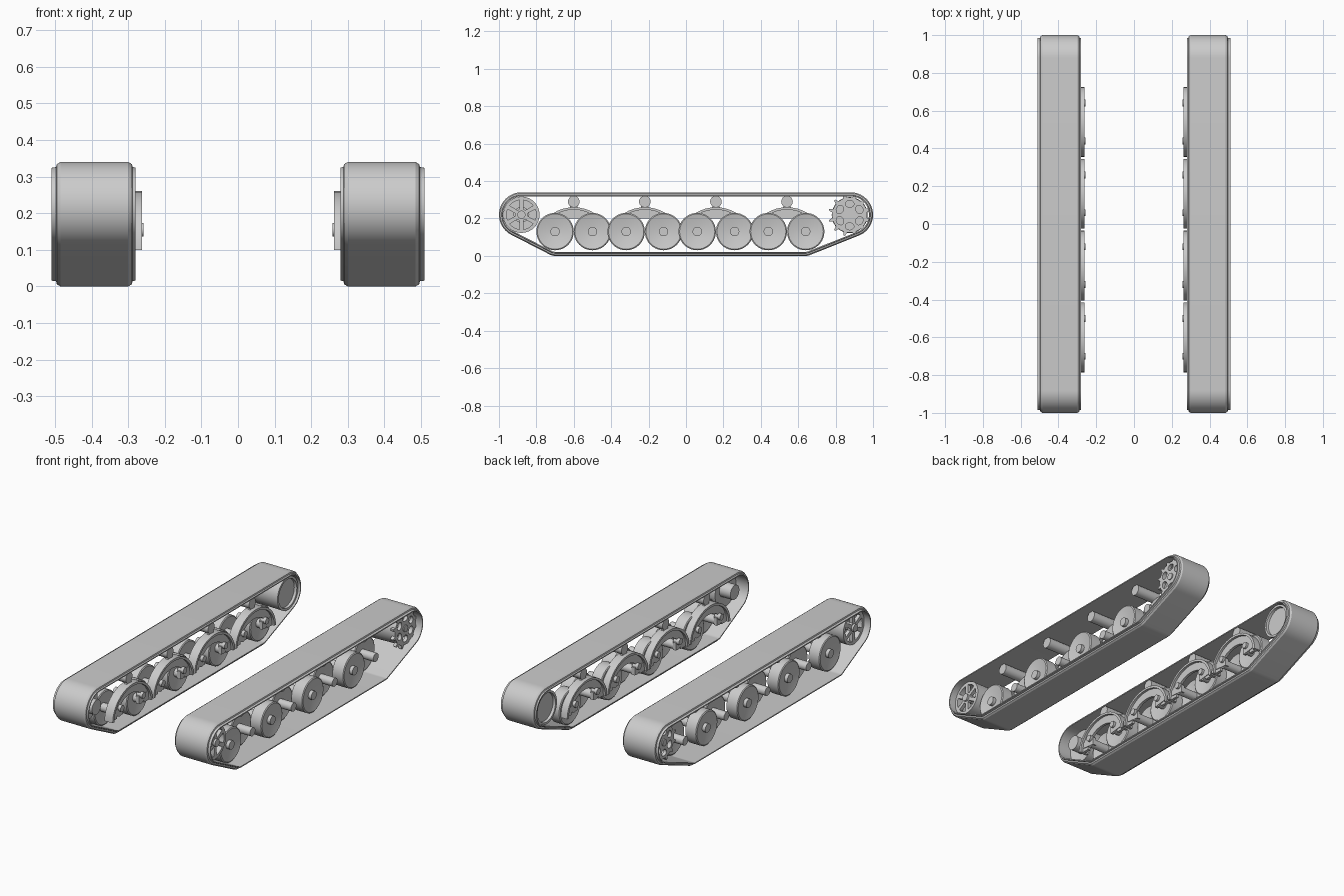
import bpy
import bmesh
from math import sin, cos, pi, tau, atan2, acos, hypot, radians
from mathutils import Matrix

cube = bpy.data.objects.get("Cube")
if cube:
    bpy.data.objects.remove(cube, do_unlink=True)

grey = bpy.data.materials.new("plain_grey")
grey.use_nodes = True
grey.diffuse_color = (0.6, 0.6, 0.6, 1)
grey.node_tree.nodes["Principled BSDF"].inputs["Base Color"].default_value = (0.6, 0.6, 0.6, 1)


def finish(name, mesh):
    """Link a left-hand part, shade it and mirror it to the right."""
    mesh.materials.clear()
    mesh.materials.append(grey)
    obj = bpy.data.objects.new(name, mesh)
    bpy.context.collection.objects.link(obj)
    bpy.ops.object.select_all(action="DESELECT")
    obj.select_set(True)
    bpy.context.view_layer.objects.active = obj
    bpy.ops.object.shade_smooth_by_angle(angle=radians(30))
    mirror = obj.modifiers.new("mirror", "MIRROR")
    mirror.use_mirror_merge = False
    return obj


def skin(name, rings, closed=False):
    """Bridge a list of equal closed loops of points."""
    bm = bmesh.new()
    loops = [[bm.verts.new(p) for p in ring] for ring in rings]
    pairs = list(zip(loops, loops[1:]))
    if closed:
        pairs.append((loops[-1], loops[0]))
    for a, b in pairs:
        for i in range(len(a)):
            j = (i + 1) % len(a)
            bm.faces.new((a[i], a[j], b[j], b[i]))
    bmesh.ops.remove_doubles(bm, verts=bm.verts, dist=1e-5)
    bmesh.ops.recalc_face_normals(bm, faces=bm.faces)
    mesh = bpy.data.meshes.new(name)
    bm.to_mesh(mesh)
    bm.free()
    return finish(name, mesh)


def lathe(name, profile, y, z, segments=40):
    """Turn (x, radius) pairs about an axle running along x."""
    rings = [[(x, y + r * cos(tau * i / segments), z + r * sin(tau * i / segments))
              for i in range(segments)] for x, r in profile]
    return skin(name, rings)


def rod(name, x0, x1, r, y, z):
    return lathe(name, [(x0, 0), (x0, r), (x1, r), (x1, 0)], y, z, 24)


def plate(name, outlines, x0, x1):
    """Extrude filled (y, z) outlines along x; inner outlines become holes."""
    curve = bpy.data.curves.new(name, "CURVE")
    curve.dimensions = "2D"
    curve.fill_mode = "BOTH"
    curve.extrude = (x1 - x0) / 2
    for points in outlines:
        spline = curve.splines.new("POLY")
        spline.points.add(len(points) - 1)
        for p, (y, z) in zip(spline.points, points):
            p.co = (y, z, 0, 1)
        spline.use_cyclic_u = True
    temp = bpy.data.objects.new(name + "_outline", curve)
    bpy.context.collection.objects.link(temp)
    graph = bpy.context.evaluated_depsgraph_get()
    mesh = bpy.data.meshes.new_from_object(temp.evaluated_get(graph))
    bpy.data.objects.remove(temp, do_unlink=True)
    bpy.data.curves.remove(curve)
    turn = Matrix(((0, 0, 1, (x0 + x1) / 2), (1, 0, 0, 0), (0, 1, 0, 0), (0, 0, 0, 1)))
    mesh.transform(turn)
    mesh.name = name
    return finish(name, mesh)


def polar(y, z, r, a):
    return (y + r * cos(a), z + r * sin(a))


# Track belt: a band wrapped round four circles
circles = [(0.88, 0.22, 0.12), (-0.88, 0.22, 0.12), (-0.70, 0.06, 0.06), (0.64, 0.06, 0.06)]


def tangent(a, b):
    dy, dz = b[0] - a[0], b[1] - a[1]
    return atan2(dz, dy) - acos((a[2] - b[2]) / hypot(dy, dz))


def belt_loop(inset, x):
    points = []
    for i, c in enumerate(circles):
        start = tangent(circles[i - 1], c)
        sweep = (tangent(c, circles[(i + 1) % 4]) - start) % tau
        steps = 24 if i < 2 else 8
        for k in range(steps + 1):
            points.append((x, *polar(c[0], c[1], c[2] - inset, start + sweep * k / steps)))
    return points


section = [(0, 0.30), (0, 0.485), (0.006, 0.495), (0.014, 0.497), (0.016, 0.51),
           (0.022, 0.51), (0.022, 0.28), (0.016, 0.28), (0.014, 0.288), (0.006, 0.29)]
skin("track_belt", [belt_loop(d, x) for d, x in section], closed=True)


# Road wheels: dished discs, alternately outboard and inboard
def road_wheel(name, x0, x1, y):
    z, r = 0.13, 0.1
    lathe(name, [(x0 + 0.015, 0), (x0 + 0.015, 0.03), (x0, r - 0.006), (x0 + 0.004, r),
                 (x1 - 0.004, r), (x1, r - 0.006), (x1 - 0.015, 0.03), (x1 - 0.015, 0)], y, z)


def arch(y, half, base, height, count=20):
    return [(y + half * cos(pi * i / count), base + height * sin(pi * i / count))
            for i in range(count + 1)]


# Four bogies, each with two wheels, an arched arm and a return roller
for n in range(4):
    mid = -0.6 + 0.38 * n
    tag = "_%d" % (n + 1)
    front, back = mid - 0.1, mid + 0.1
    road_wheel("outer_road_wheel" + tag, 0.37, 0.445, front)
    road_wheel("inner_road_wheel" + tag, 0.30, 0.37, back)
    rod("outer_wheel_axle" + tag, 0.275, 0.45, 0.025, front, 0.13)
    rod("inner_wheel_axle" + tag, 0.275, 0.445, 0.025, back, 0.13)
    # Arm flange and thinner web below it
    outer = arch(mid, 0.185, 0.10, 0.16)
    inner = arch(mid, 0.170, 0.10, 0.147)
    lower = arch(mid, 0.125, 0.10, 0.10)
    plate("arm_flange" + tag, [outer + inner[::-1]], 0.262, 0.315)
    plate("arm_web" + tag, [inner + lower[::-1]], 0.276, 0.292)
    for side, y in (("front", front), ("rear", back)):
        s = -1 if side == "front" else 1
        plate(side + "_axle_link" + tag,
              [[(y - 0.025 * s, 0.11), (y + 0.06 * s, 0.12), (y + 0.06 * s, 0.155),
                (y - 0.025 * s, 0.155)]], 0.272, 0.292)
        rod(side + "_arm_pin" + tag, 0.258, 0.295, 0.018, y, 0.155)
    plate("roller_bracket" + tag, [[(mid - 0.03, 0.21), (mid + 0.03, 0.21),
                                    (mid + 0.015, 0.29), (mid - 0.015, 0.29)]], 0.285, 0.30)
    rod("return_roller" + tag, 0.285, 0.445, 0.031, mid, 0.29)

# Front idler: six-spoked face on a drum with an inner hub
iy, iz = -0.88, 0.22
holes = []
for k in range(6):
    a = tau * k / 6
    holes.append([polar(iy, iz, 0.032, a - 0.2), polar(iy, iz, 0.032, a + 0.2)] +
                 [polar(iy, iz, 0.079, a + 0.38 - 0.76 * i / 6) for i in range(7)])
rim = [polar(iy, iz, 0.097, tau * i / 40) for i in range(40)]
plate("idler_spokes", [rim] + holes, 0.45, 0.47)
lathe("idler_drum", [(0.452, 0.08), (0.452, 0.097), (0.36, 0.097), (0.36, 0.08),
                     (0.375, 0.03), (0.375, 0), (0.39, 0), (0.39, 0.08), (0.452, 0.08)], iy, iz)
rod("idler_hub", 0.30, 0.40, 0.042, iy, iz)
rod("idler_axle", 0.39, 0.482, 0.022, iy, iz)

# Rear sprocket: toothed face with six oval openings on a closed drum
sy, sz = 0.875, 0.218
teeth = []
for k in range(12):
    for step, r in ((0, 0.094), (0.3, 0.094), (0.44, 0.114), (0.58, 0.114), (0.72, 0.094)):
        teeth.append(polar(sy, sz, r, tau * (k + step) / 12))
holes = []
for k in range(6):
    a = tau * (k + 0.5) / 6
    oval = []
    for i in range(14):
        t = tau * i / 14
        u, v = 0.06 + 0.019 * cos(t), 0.023 * sin(t)
        oval.append((sy + u * cos(a) - v * sin(a), sz + u * sin(a) + v * cos(a)))
    holes.append(oval)
plate("sprocket_face", [teeth] + holes, 0.45, 0.47)
lathe("sprocket_drum", [(0.452, 0.084), (0.452, 0.092), (0.29, 0.096), (0.29, 0.083),
                        (0.305, 0.081), (0.305, 0), (0.40, 0), (0.40, 0.084),
                        (0.452, 0.084)], sy, sz)
rod("sprocket_hub", 0.39, 0.476, 0.02, sy, sz)
